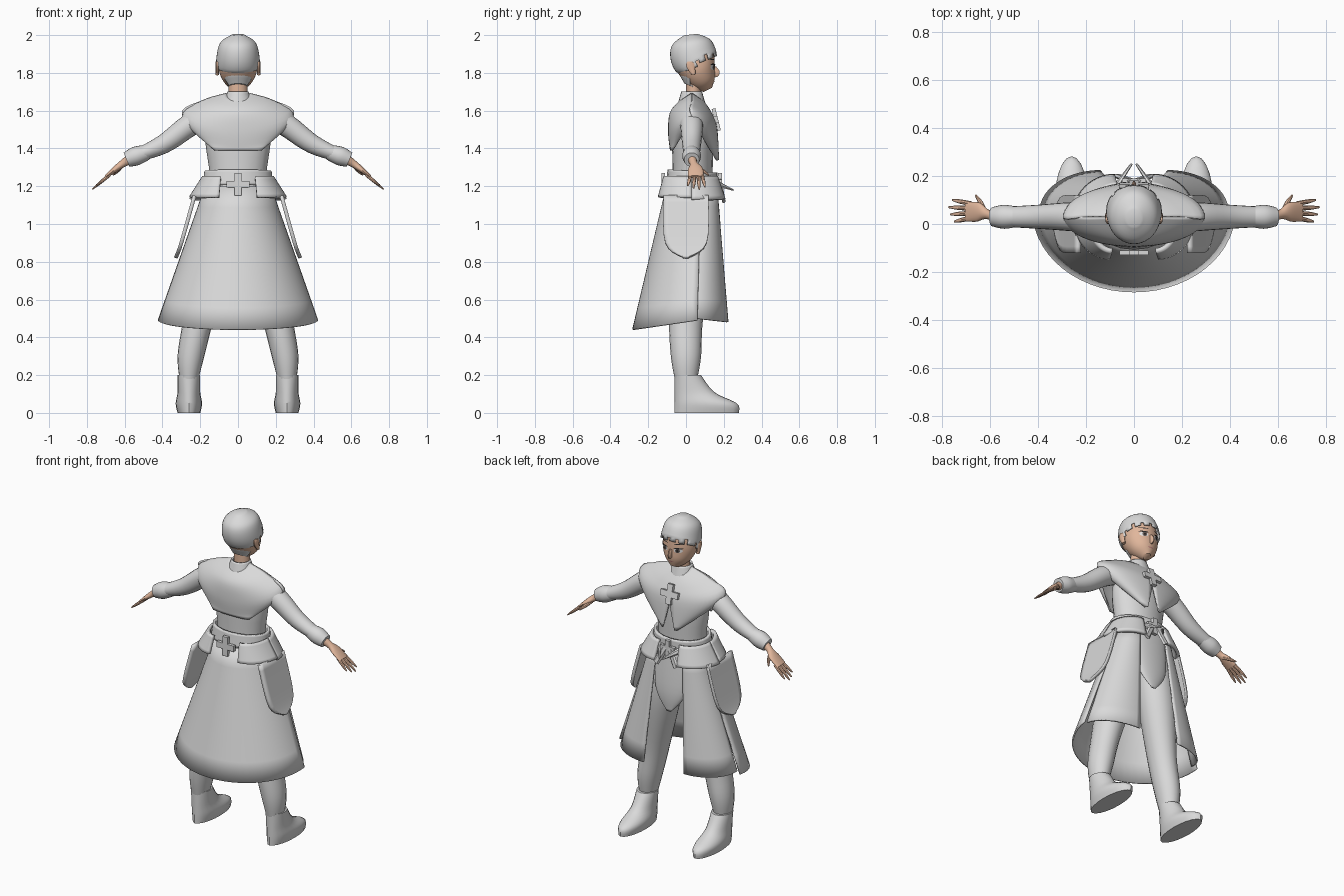
import bpy, bmesh, math
from mathutils import Vector, Matrix
from mathutils.bvhtree import BVHTree

if "Cube" in bpy.data.objects:
    bpy.data.objects.remove(bpy.data.objects["Cube"])


def material(name, *rgb):
    mat = bpy.data.materials.new(name)
    mat.use_nodes = True
    mat.diffuse_color = (*rgb, 1)
    mat.node_tree.nodes["Principled BSDF"].inputs["Base Color"].default_value = (*rgb, 1)
    return mat


GREY = material("pale grey", .7, .7, .7)
SKIN = material("skin", .75, .47, .33)
WHITE = material("eye white", .8, .8, .8)
IRIS = material("iris grey brown", .14, .11, .1)
DARK = material("dark lash", .02, .02, .02)
LIP = material("lip", .5, .2, .2)


def finish(name, bm, mat, mirror=False, thick=0):
    """Turn a bmesh into a shaded object with its modifiers."""
    bmesh.ops.recalc_face_normals(bm, faces=bm.faces)
    mesh = bpy.data.meshes.new(name)
    bm.to_mesh(mesh)
    bm.free()
    mesh.materials.append(mat)
    for polygon in mesh.polygons:
        polygon.use_smooth = True
    mesh.set_sharp_from_angle(angle=math.radians(40))
    ob = bpy.data.objects.new(name, mesh)
    bpy.context.collection.objects.link(ob)
    if mirror:
        ob.modifiers.new("Mirror", 'MIRROR')
    if thick:
        solid = ob.modifiers.new("Solidify", 'SOLIDIFY')
        solid.thickness, solid.offset = thick, 0
    return ob


def smooth_rows(rows, steps=5):
    """Fill in rows along a smooth curve through the given ones."""
    rows = [Vector(row) for row in rows]
    result = []
    for i in range(len(rows) - 1):
        before, start, end, after = rows[max(i - 1, 0)], rows[i], rows[i + 1], rows[min(i + 2, len(rows) - 1)]
        for step in range(steps):
            t = step / steps
            lift = (end - before) / 2 * t * (1 - t) ** 2 - (after - start) / 2 * t * t * (1 - t)
            ease = t * t * (3 - 2 * t)
            result.append(start.lerp(end, ease) + lift)
    return result + [rows[-1]]


def bridge(bm, lower, upper, closed, keep=None):
    """Join two rows of vertices with quads."""
    for k in range(len(lower) if closed else len(lower) - 1):
        j = (k + 1) % len(lower)
        quad = (lower[k], lower[j], upper[j], upper[k])
        if keep is None or keep(sum((v.co for v in quad), Vector()) / 4, k):
            bm.faces.new(quad)


def add_tube(bm, points, sides=20, flat=False, caps=True, keep=None):
    """Loft elliptical rings; each point is x, y, z, radius across, radius in depth."""
    points = smooth_rows(points)
    centres = [Vector(point[:3]) for point in points]
    rings = []
    for i, (centre, point) in enumerate(zip(centres, points)):
        along = centres[min(i + 1, len(points) - 1)] - centres[max(i - 1, 0)]
        if flat:
            along = Vector((0, 0, 1))
        across = Vector((0, 1, 0)).cross(along).normalized()
        depth = along.normalized().cross(across)
        angles = [k * math.tau / sides for k in range(sides)]
        rings.append([bm.verts.new(centre + across * point[3] * math.cos(a) + depth * point[4] * math.sin(a))
                      for a in angles])
    for lower, upper in zip(rings, rings[1:]):
        bridge(bm, lower, upper, True, keep)
    if caps:
        bm.faces.new(rings[0])
        bm.faces.new(rings[-1])
    loose = [v for v in bm.verts if not v.link_faces]
    bmesh.ops.delete(bm, geom=loose, context='VERTS')


def tube(name, mat, points, mirror=False, thick=0, **options):
    bm = bmesh.new()
    add_tube(bm, points, **options)
    return finish(name, bm, mat, mirror, thick)


def stack(*rows, x=0):
    """Level rings from height, back, front and half width."""
    return [(x, (back + front) / 2, z, width, (front - back) / 2) for z, back, front, width in rows]


def sheet(name, *rows, thick=.01, segments=14):
    """Mirrored cloth; rows bend like a quarter ellipse: x, y at each end, height, rise of the outer end."""
    bm = bmesh.new()
    grid = []
    for x0, y0, x1, y1, z, rise in smooth_rows(rows):
        line = []
        for k in range(segments + 1):
            angle = k / segments * math.pi / 2
            s, c = math.sin(angle), math.cos(angle)
            line.append(bm.verts.new((x0 + (x1 - x0) * s, y1 + (y0 - y1) * c, z + rise * (1 - c))))
        grid.append(line)
    for upper, lower in zip(grid, grid[1:]):
        bridge(bm, upper, lower, False)
    finish(name, bm, GREY, mirror=True, thick=thick)


def cross(name, y, z, size, tilt=0):
    """Solid plus shape made by turning one corner four times."""
    bm = bmesh.new()
    arm = size * .3
    outline = []
    for i in range(4):
        turn = Matrix.Rotation(-i * math.pi / 2, 2)
        outline += [turn @ Vector(corner) for corner in ((arm, size), (arm, arm), (size, arm))]
    face = bm.faces.new([bm.verts.new((p.x, 0, p.y)) for p in outline])
    grown = bmesh.ops.extrude_face_region(bm, geom=[face])["geom"]
    bmesh.ops.translate(bm, verts=[g for g in grown if isinstance(g, bmesh.types.BMVert)], vec=(0, .02, 0))
    ob = finish(name, bm, GREY)
    ob.location = (0, y, z)
    ob.rotation_euler.x = math.radians(tilt)


# Head, nose, neck and ears
HEAD = [(1.71, .09, .14, .02), (1.75, .03, .16, .07), (1.81, -.03, .16, .1),
        (1.88, -.07, .15, .1), (1.95, -.06, .12, .08), (1.99, 0, .05, .02)]
head = tube("head", SKIN, stack(*HEAD), sides=32)
tube("nose", SKIN, stack((1.79, .13, .16, .01), (1.8, .13, .18, .01), (1.83, .13, .16, .01)), sides=10)
tube("neck", SKIN, stack((1.64, 0, .08, .05), (1.78, 0, .08, .05)))
tube("ears", SKIN, stack((1.79, .03, .05, .01), (1.84, 0, .05, .01), (1.86, .01, .04, .01), x=.11),
     sides=10, mirror=True)


# Hair shell, cut back around the face with an uneven fringe
def hairline(centre, k):
    tooth = k % 3
    if centre.z < 1.86:
        return centre.y < (.02 if centre.z < 1.83 else .06)
    return centre.y < .1 + tooth * .01 or centre.z > (1.88 if tooth else 1.9)


nape = [(1.73, -.01, .08, .05), (1.77, -.04, .14, .08)]
shell = [(z + .01, back - .01, front + .01, width + .01) for z, back, front, width in HEAD[2:]]
tube("hair", GREY, stack(*nape, *shell), sides=40, keep=hairline, thick=.006)

# Painted face details laid on the face surface
surface = BVHTree.FromPolygons([v.co for v in head.data.vertices], [p.vertices[:] for p in head.data.polygons])


def patch(name, mat, x, z, width, height, lift, mirror=True):
    bm = bmesh.new()
    rings = []
    for scale in (.1, .5, 1):
        ring = []
        for k in range(16):
            angle = k * math.tau / 16
            start = Vector((x + width * scale * math.cos(angle), 1, z + height * scale * math.sin(angle)))
            hit = surface.ray_cast(start, Vector((0, -1, 0)))[0]
            ring.append(bm.verts.new(hit + Vector((0, lift, 0))))
        rings.append(ring)
    bm.faces.new(rings[0])
    for inner, outer in zip(rings, rings[1:]):
        bridge(bm, inner, outer, True)
    finish(name, bm, mat, mirror)


patch("eye_whites", WHITE, .045, 1.83, .024, .014, .002)
patch("irises", IRIS, .043, 1.83, .013, .014, .004)
patch("pupils", DARK, .043, 1.83, .006, .008, .005)
patch("lashes", DARK, .047, 1.845, .027, .004, .005)
patch("eyebrows", DARK, .047, 1.87, .027, .003, .003)
patch("mouth", LIP, 0, 1.755, .02, .003, .002, mirror=False)

# Torso and collar
tube("torso", GREY, stack((1, -.07, .13, .16), (1.25, -.07, .14, .15), (1.5, -.07, .14, .17), (1.66, -.02, .08, .06)))
tube("collar", GREY, stack((1.63, -.04, .1, .08), (1.7, -.02, .08, .05)), caps=False, thick=.01)

# Shoulder cape, back and front halves, the front split to two points
sheet("cape_back", (0, -.03, .06, .03, 1.65, .04), (0, -.08, .19, .03, 1.59, .06),
      (0, -.09, .29, .03, 1.49, .08), (0, -.08, .12, -.07, 1.39, 0))
sheet("cape_front", (0, .09, .06, .03, 1.65, .04), (0, .13, .19, .03, 1.59, .06),
      (0, .16, .29, .03, 1.51, .06), (.04, .17, .05, .16, 1.34, 0))
cross("chest_cross", .15, 1.55, .06, tilt=14)

# Sleeves and cuffs
tube("sleeves", GREY, [(.15, .02, 1.58, .06, .06), (.26, .03, 1.52, .06, .06), (.4, .03, 1.42, .05, .05),
                       (.57, .03, 1.35, .03, .04)], mirror=True)
tube("cuffs", GREY, [(.48, .03, 1.38, .04, .04), (.54, .03, 1.36, .05, .05), (.59, .03, 1.34, .04, .04)], mirror=True)

# Hands with four fingers and a thumb
bm = bmesh.new()
reach_way = Vector((.77, 0, -.64))
add_tube(bm, [(.56, .03, 1.35, .03, .03), (.61, .04, 1.32, .02, .02), (.65, .05, 1.29, .016, .04),
              (.7, .05, 1.25, .008, .04)])
for i, reach in enumerate((.09, .11, .12, .1)):
    root = Vector((.68, .025 + i * .02, 1.26))
    tip = root + reach_way * reach + Vector((0, (i - 1.5) * .01, 0))
    add_tube(bm, [(*root, .01, .01), (*root.lerp(tip, .6), .008, .009), (*tip, .003, .004)], sides=8)
add_tube(bm, [(.62, .05, 1.3, .01, .01), (.64, .09, 1.28, .01, .01), (.66, .12, 1.26, .004, .004)], sides=8)
finish("hands", bm, SKIN, mirror=True)

# Belt, hip flaps, buckle and strap ends
tube("belt", GREY, stack((1.2, -.1, .16, .18), (1.28, -.09, .16, .17)), caps=False, thick=.016)
sheet("hip_flaps_back", (.09, -.11, .18, .03, 1.25, 0), (.1, -.14, .25, .03, 1.14, 0), thick=.02)
sheet("hip_flaps_front", (.07, .16, .18, .03, 1.25, 0), (.08, .2, .25, .03, 1.13, 0), thick=.02)
cross("back_belt_cross", -.13, 1.21, .06)
cross("front_buckle", .17, 1.22, .05)
tube("strap_ends", GREY, [(.08, .15, 1.22, .02, .01), (.01, .25, 1.18, .005, .005)], sides=6, mirror=True)
tube("hanging_straps", GREY, [(.01, .18, 1.23, .02, .01), (.07, .2, 1.12, .02, .01)], sides=6, mirror=True)

# Coat skirt, front tail and side flaps
sheet("skirt_back", (0, -.1, .17, .08, 1.2, 0), (0, -.28, .42, .06, .44, .05))
sheet("skirt_front", (.09, .16, .17, .07, 1.2, 0), (.14, .22, .39, .05, .48, .02))
sheet("front_tail", (0, .16, .1, .14, 1.2, 0), (0, .18, .1, .15, .95, 0), (0, .17, .01, .17, .82, 0))
sheet("side_flaps", *[(x, half, x, -half, z, 0) for x, z, half in ((.23, 1.15, .12), (.3, .9, .11), (.33, .82, .01))],
      thick=.02)

# Trousers and boots
tube("trousers", GREY, [(.09, .03, 1.1, .1, .11), (.14, .03, .85, .11, .11), (.21, 0, .5, .08, .09),
                        (.25, 0, .3, .07, .08), (.26, 0, .18, .05, .06)], mirror=True)
tube("boots", GREY, stack((0, -.06, .28, .06), (.05, -.06, .27, .07), (.11, -.06, .15, .06), (.2, -.06, .08, .06), x=.26),
     flat=True, mirror=True)
